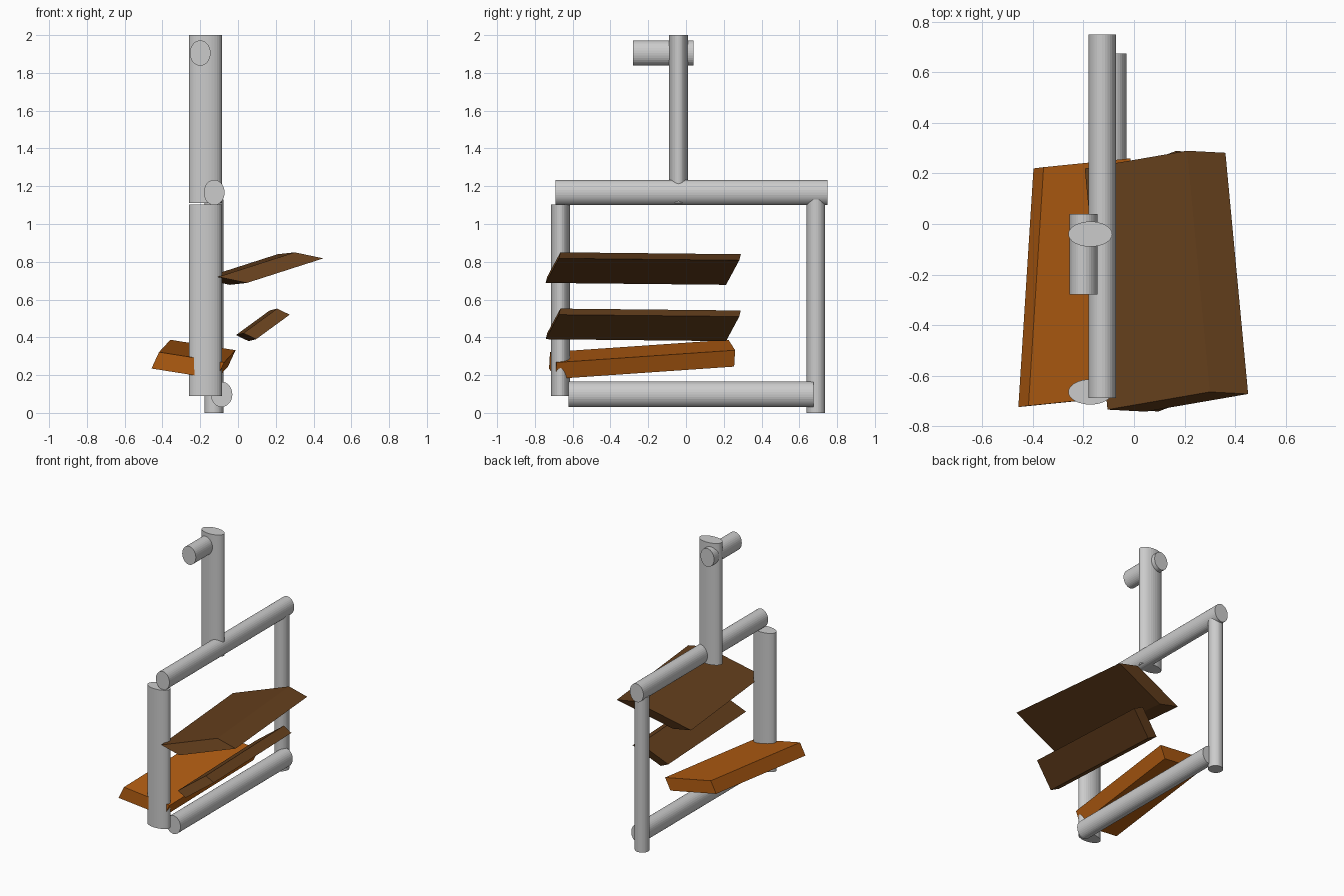
import bpy, bmesh
from mathutils import Vector, Matrix
from math import radians

if "Cube" in bpy.data.objects:
    bpy.data.objects.remove(bpy.data.objects["Cube"])


def material(name, rgb):
    m = bpy.data.materials.new(name)
    m.diffuse_color = (*rgb, 1)
    m.use_nodes = True
    m.node_tree.nodes["Principled BSDF"].inputs["Base Color"].default_value = m.diffuse_color
    return m


def finish(bm, name, mat=None):
    bmesh.ops.recalc_face_normals(bm, faces=bm.faces)
    me = bpy.data.meshes.new(name)
    bm.to_mesh(me)
    bm.free()
    ob = bpy.data.objects.new(name, me)
    bpy.context.collection.objects.link(ob)
    if mat:
        me.materials.append(mat)
    return ob


def tube(name, axis, center, half):
    """Elliptical bar along y or z, fitted to the given half sizes."""
    bm = bmesh.new()
    bmesh.ops.create_cone(bm, cap_ends=True, segments=32, radius1=1, radius2=1, depth=2)
    if axis == 'Y':
        bmesh.ops.rotate(bm, verts=bm.verts, matrix=Matrix.Rotation(radians(90), 3, 'X'))
    bmesh.ops.scale(bm, verts=bm.verts, vec=half)
    bmesh.ops.translate(bm, verts=bm.verts, vec=center)
    return finish(bm, name)


def board(name, corner, width, length, thick, mat):
    """Skewed slab spanned by three edge vectors from one corner."""
    bm = bmesh.new()
    bmesh.ops.create_cube(bm, size=1)
    c, w, l, t = (Vector(v) for v in (corner, width, length, thick))
    for v in bm.verts:
        v.co = c + w * (v.co.x + .5) + l * (v.co.y + .5) + t * (v.co.z + .5)
    return finish(bm, name, mat)


# Tubular frame
tube("upper_post", 'Z', (-.173, -.04, 1.555), (.087, .05, .445))
tube("front_post", 'Z', (-.173, -.665, .597), (.087, .05, .507))
tube("back_post", 'Z', (-.128, .688, .565), (.05, .049, .565))
tube("top_rail", 'Y', (-.126, .03, 1.167), (.055, .72, .067))
tube("bottom_rail", 'Y', (-.087, .027, .098), (.057, .648, .067))
tube("handle", 'Y', (-.2, -.12, 1.905), (.055, .16, .067))

# Tilted boards
orange = material("orange", (.45, .11, .006))
brown = material("brown", (.13, .05, .012))
board("left_board", (-.458, -.725, .235), (.345, .035, -.055),
      (.06, .945, .065), (.04, .005, .087), orange)

# The lower right board repeats the upper one, narrowed along x
for name, k, dx, dz in (("upper_right_board", 1, 0, 0), ("lower_right_board", .44, .075, -.298)):
    board(name, (-.105 * k + dx, -.735, .72 + dz), (.405 * k, .07, .13),
          (-.09 * k, .955, -.01), (.152 * k, -.008, -.032), brown)
